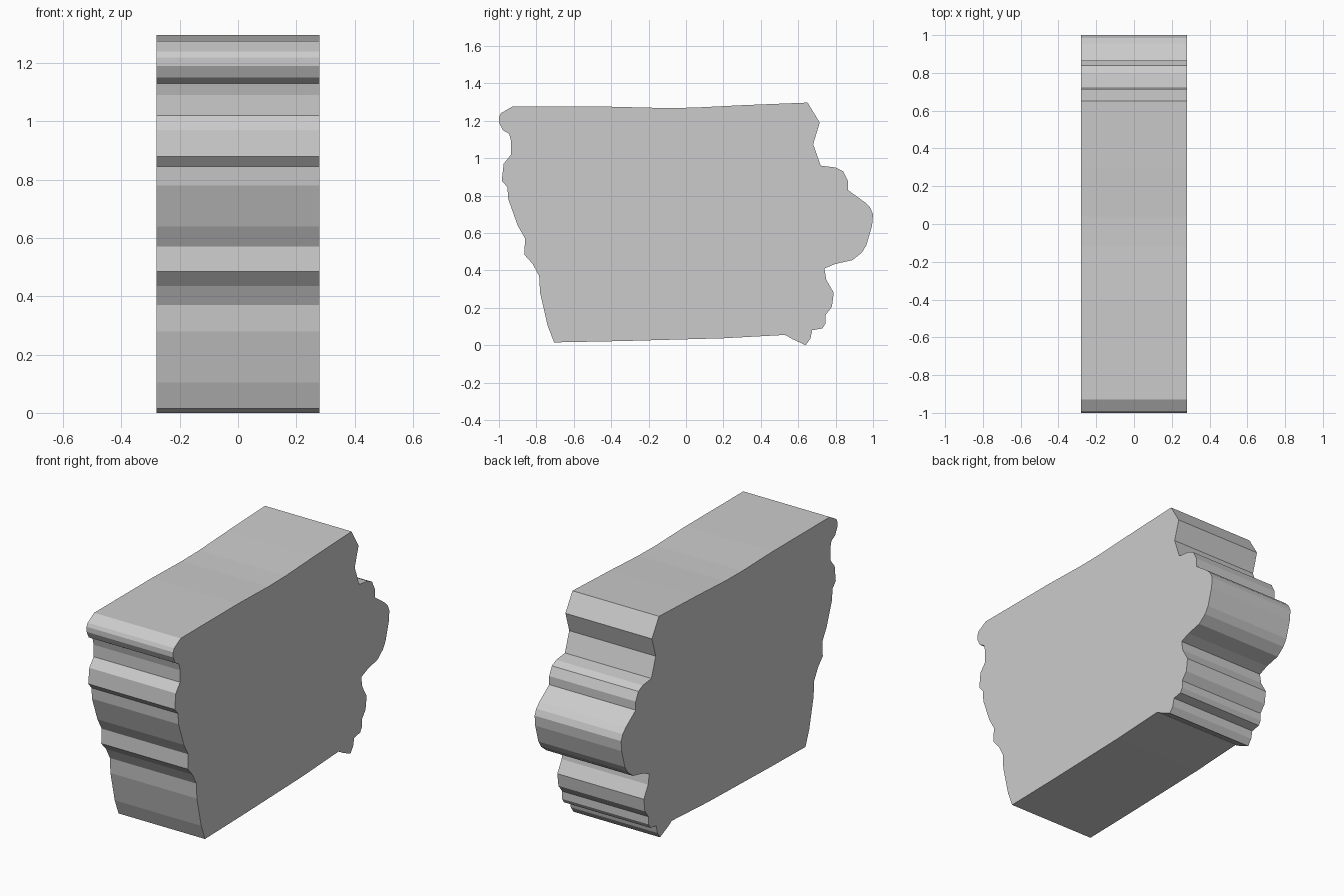
import bpy, bmesh

HALF_WIDTH = 0.28

# Outline sections in (y, z), running counter-clockwise
bottom_edge = [(-0.705, 0.015), (-0.35, 0.022), (0.2, 0.037), (0.53, 0.055),
               (0.57, 0.032), (0.64, 0.0)]
back_edge = [(0.665, 0.035), (0.675, 0.08), (0.73, 0.09), (0.745, 0.115),
             (0.745, 0.16), (0.78, 0.205), (0.79, 0.28), (0.75, 0.35),
             (0.74, 0.41), (0.80, 0.435), (0.89, 0.455), (0.94, 0.495),
             (0.965, 0.535), (0.995, 0.64), (1.0, 0.70), (0.985, 0.735),
             (0.955, 0.765), (0.865, 0.83), (0.865, 0.88), (0.84, 0.93),
             (0.80, 0.95), (0.72, 0.96), (0.68, 1.075), (0.715, 1.19)]
top_edge = [(0.65, 1.297), (0.3, 1.283), (0.04, 1.27), (-0.12, 1.268),
            (-0.4, 1.275), (-0.93, 1.275)]
front_edge = [(-0.99, 1.24), (-1.0, 1.22), (-1.0, 1.19), (-0.98, 1.15),
              (-0.945, 1.13), (-0.935, 1.09), (-0.935, 1.02), (-0.975, 0.97),
              (-0.985, 0.88), (-0.955, 0.845), (-0.95, 0.78), (-0.90, 0.64),
              (-0.86, 0.57), (-0.865, 0.485), (-0.82, 0.435), (-0.785, 0.37),
              (-0.78, 0.28), (-0.74, 0.105)]
outline = bottom_edge + back_edge + top_edge + front_edge

# Slab: one flat side face extruded across the width
bm = bmesh.new()
side = bm.faces.new([bm.verts.new((-HALF_WIDTH, y, z)) for y, z in outline])
result = bmesh.ops.extrude_face_region(bm, geom=[side], use_keep_orig=True)
moved = [g for g in result["geom"] if isinstance(g, bmesh.types.BMVert)]
bmesh.ops.translate(bm, verts=moved, vec=(2 * HALF_WIDTH, 0, 0))
bmesh.ops.recalc_face_normals(bm, faces=bm.faces)

mesh = bpy.data.meshes.new("wavy_edged_slab")
bm.to_mesh(mesh)
bm.free()
slab = bpy.data.objects.new("wavy_edged_slab", mesh)
bpy.context.collection.objects.link(slab)
